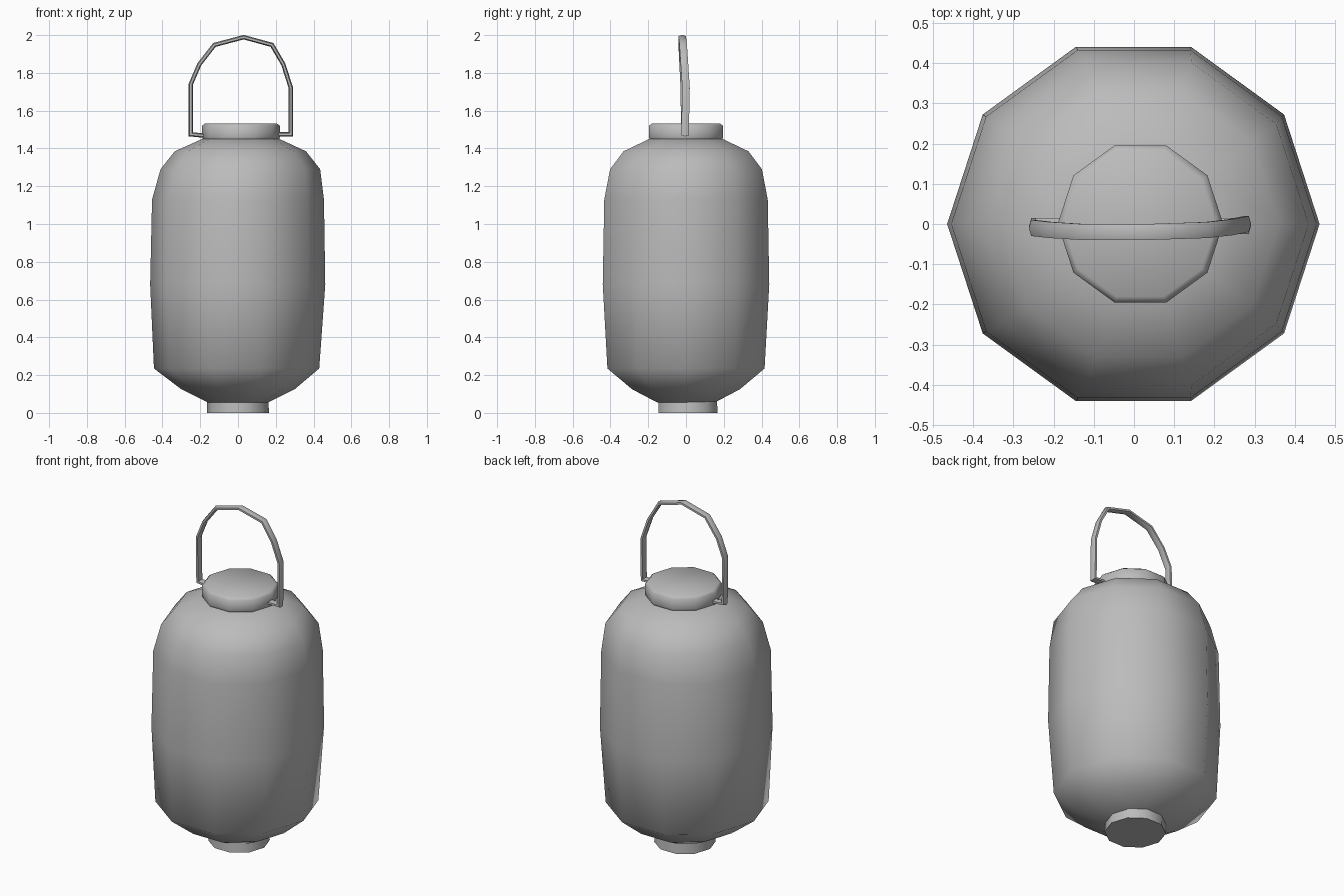
import bpy, bmesh, math
from mathutils import Vector

cube = bpy.data.objects.get("Cube")
if cube:
    bpy.data.objects.remove(cube, do_unlink=True)

SIDES = 10

grey = bpy.data.materials.new("plain grey")
grey.use_nodes = True
colour = (0.5, 0.5, 0.5, 1)
grey.diffuse_color = colour
grey.node_tree.nodes["Principled BSDF"].inputs["Base Color"].default_value = colour


def loft(name, rings, sharp_angle):
    """Join equal-sized rings of points into a closed, smoothly shaded skin."""
    bm = bmesh.new()
    loops = [[bm.verts.new(p) for p in ring] for ring in rings]
    n = len(loops[0])
    for a, b in zip(loops, loops[1:]):
        for i in range(n):
            j = (i + 1) % n
            bm.faces.new((a[i], a[j], b[j], b[i]))
    bm.faces.new(loops[0])
    bm.faces.new(loops[-1])
    bmesh.ops.recalc_face_normals(bm, faces=bm.faces[:])
    mesh = bpy.data.meshes.new(name)
    bm.to_mesh(mesh)
    bm.free()
    mesh.materials.append(grey)
    obj = bpy.data.objects.new(name, mesh)
    bpy.context.collection.objects.link(obj)
    bpy.ops.object.select_all(action='DESELECT')
    obj.select_set(True)
    bpy.context.view_layer.objects.active = obj
    bpy.ops.object.shade_smooth_by_angle(angle=math.radians(sharp_angle))
    return obj


def ring(left, right, z, y=0.0):
    """Ten-sided level ring spanning left to right along x."""
    r, cx = (right - left) / 2, (left + right) / 2
    angles = [i * math.tau / SIDES for i in range(SIDES)]
    return [(cx + r * math.cos(a), y + r * math.sin(a), z) for a in angles]


# Lantern body, leaning very slightly towards the top
body = [(-0.16, 0.16, 0.055), (-0.30, 0.30, 0.125), (-0.445, 0.43, 0.235),
        (-0.465, 0.462, 0.68), (-0.455, 0.455, 1.13), (-0.41, 0.435, 1.29),
        (-0.335, 0.36, 1.385), (-0.19, 0.22, 1.45)]
loft("lantern_body", [ring(*p) for p in body], 60)

# Foot under the body
loft("foot", [ring(-0.165, 0.165, 0, 0.01), ring(-0.165, 0.16, 0.06, 0.01)], 60)

# Lid with a softly shaded rim
lid = [(-0.185, 0.215, 1.44), (-0.19, 0.222, 1.46),
       (-0.19, 0.222, 1.52), (-0.175, 0.205, 1.532)]
loft("lid", [ring(*p) for p in lid], 80)

# Bent wire handle, flattened in section
path = [(-0.18, -0.005, 1.468), (-0.25, -0.005, 1.475), (-0.25, -0.01, 1.74),
        (-0.205, -0.015, 1.845), (-0.125, -0.02, 1.948), (0.03, -0.02, 1.989),
        (0.18, -0.015, 1.948), (0.24, -0.008, 1.845), (0.28, 0, 1.72),
        (0.28, -0.005, 1.475), (0.21, -0.005, 1.475)]
points = [Vector(p) for p in path]
rings = []
for i, p in enumerate(points):
    before = (p - points[max(i - 1, 0)]).normalized()
    after = (points[min(i + 1, len(points) - 1)] - p).normalized()
    along = (before + after).normalized()
    out = Vector((-along.z, 0, along.x)).normalized()
    stretch = 1.0 if before.length * after.length == 0 else 1 / max(0.7, along.dot(after))
    rings.append([p + out * 0.0115 * stretch * math.cos(a) + Vector((0, 0.023 * math.sin(a), 0))
                  for a in (k * math.tau / 6 for k in range(6))])
loft("handle", rings, 70)
